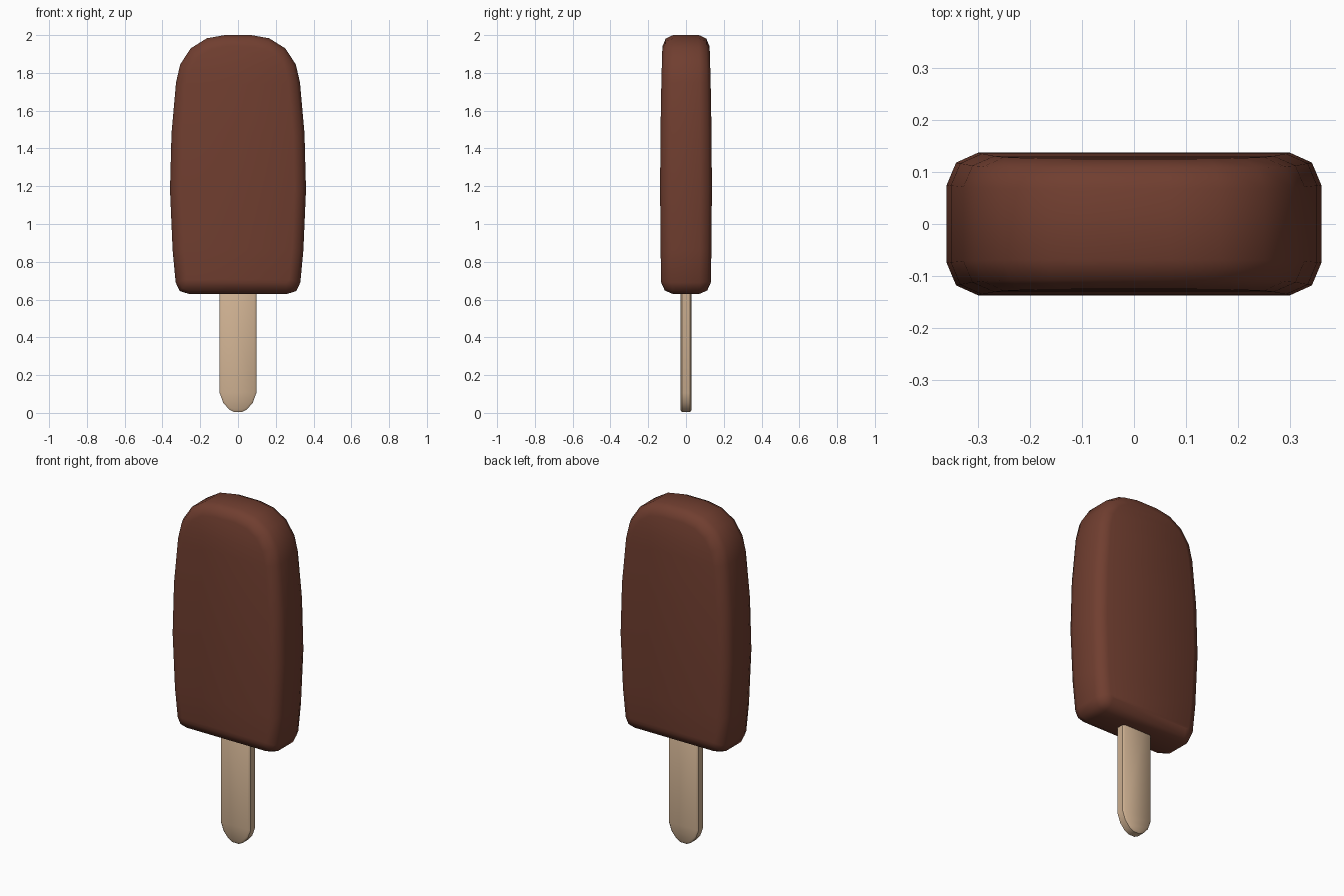
import bpy, bmesh, math
from mathutils import Vector

if "Cube" in bpy.data.objects:
    bpy.data.objects.remove(bpy.data.objects["Cube"])


def material(name, rgb):
    m = bpy.data.materials.new(name)
    m.diffuse_color = (*rgb, 1)
    m.use_nodes = True
    m.node_tree.nodes["Principled BSDF"].inputs["Base Color"].default_value = m.diffuse_color
    return m


def inset(loop, d):
    """Offset a counter-clockwise (x, z) outline inwards."""
    out = []
    n = len(loop)
    for i, p in enumerate(loop):
        a = (p - loop[i - 1]).normalized()
        b = (loop[(i + 1) % n] - p).normalized()
        t = (a + b).normalized()
        k = d / max(0.5, t.dot(a))
        out.append(p + Vector((-t.y, t.x)) * k)
    return out


def slab(name, half, layers, depth, mat, angle):
    """Mirror a right-hand outline (bottom to top) and loft it from front to back.
    layers: (y, inset) pairs; depth(z): thickness factor that gives the bulge."""
    right = [Vector(p) for p in half]
    loop = right + [Vector((-p.x, p.y)) for p in reversed(right)]
    n = len(loop)
    bm = bmesh.new()
    rings = []
    for y, d in layers:
        rings.append([bm.verts.new((p.x, y * depth(p.y), p.y)) for p in inset(loop, d)])
    for a, b in zip(rings, rings[1:]):
        for i in range(n):
            j = (i + 1) % n
            bm.faces.new((a[i], a[j], b[j], b[i]))
    # front and back faces as rows of quads across the width
    for r in (rings[0], rings[-1]):
        for i in range(n // 2 - 1):
            bm.faces.new((r[i], r[i + 1], r[n - 2 - i], r[n - 1 - i]))
    bmesh.ops.recalc_face_normals(bm, faces=bm.faces)
    me = bpy.data.meshes.new(name)
    bm.to_mesh(me)
    bm.free()
    me.materials.append(mat)
    ob = bpy.data.objects.new(name, me)
    bpy.context.collection.objects.link(ob)
    me.shade_smooth()
    me.set_sharp_from_angle(angle=math.radians(angle))
    return ob


chocolate = material("chocolate", (0.162, 0.048, 0.029))
wood = material("pale wood", (0.63, 0.445, 0.29))

# chocolate-coated ice cream, slightly bulging in the middle
body = [(0.26, 0.63), (0.308, 0.645), (0.33, 0.69), (0.346, 0.86), (0.36, 1.18),
        (0.352, 1.48), (0.328, 1.75), (0.306, 1.845), (0.25, 1.93),
        (0.165, 1.983), (0.07, 2.0)]


def bulge(z):
    return 1 - 0.09 * ((z - 1.2) / 0.75) ** 2 if z < 1.94 else 0.91


slab("ice_cream_body", body,
     [(-0.137, 0.06), (-0.118, 0.018), (-0.075, 0), (0.075, 0), (0.118, 0.018), (0.137, 0.06)],
     bulge, chocolate, 80)

# flat wooden stick with a rounded end and a fine chamfer
stick = [(0.02, 0.004), (0.047, 0.018), (0.078, 0.053), (0.097, 0.105), (0.097, 0.8)]
slab("stick", stick,
     [(-0.03, 0.011), (-0.021, 0), (0.021, 0), (0.03, 0.011)],
     lambda z: 1, wood, 40)
